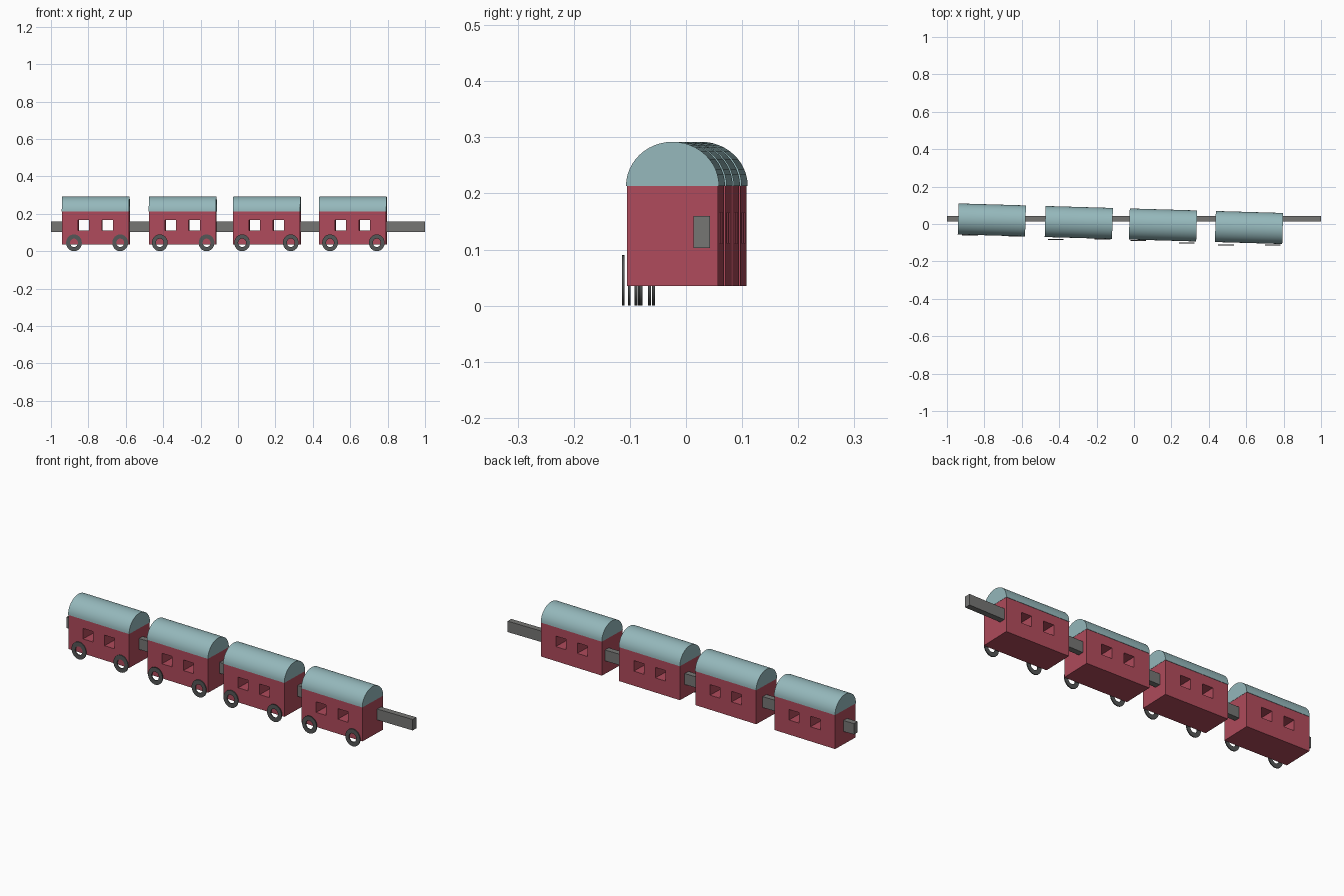
import bpy
from math import pi, sin, cos, atan, radians

if "Cube" in bpy.data.objects:
    bpy.data.objects.remove(bpy.data.objects["Cube"])


def material(name, rgb):
    m = bpy.data.materials.new(name)
    m.diffuse_color = (*rgb, 1)
    m.use_nodes = True
    m.node_tree.nodes["Principled BSDF"].inputs["Base Color"].default_value = m.diffuse_color
    return m


RED = material("red_paint", (0.43, 0.07, 0.105))
BLUE = material("pale_blue", (0.30, 0.48, 0.50))
GREY = material("bar_grey", (0.18, 0.18, 0.175))
DARK = material("wheel_grey", (0.09, 0.095, 0.095))


def plate(name, outlines, half_depth, loc, yaw, mat):
    """Upright plate from 2D outlines (inner outlines are holes)."""
    cu = bpy.data.curves.new(name, 'CURVE')
    cu.dimensions = '2D'
    cu.fill_mode = 'BOTH'
    cu.extrude = half_depth
    for pts in outlines:
        sp = cu.splines.new('POLY')
        sp.points.add(len(pts) - 1)
        for p, (x, y) in zip(sp.points, pts):
            p.co = (x, y, 0, 1)
        sp.use_cyclic_u = True
    ob = bpy.data.objects.new(name, cu)
    bpy.context.collection.objects.link(ob)
    ob.location = loc
    ob.rotation_euler = (pi / 2, 0, yaw)
    ob.data.materials.append(mat)
    bpy.ops.object.select_all(action='DESELECT')
    ob.select_set(True)
    bpy.context.view_layer.objects.active = ob
    bpy.ops.object.convert(target='MESH')
    bpy.ops.object.shade_smooth_by_angle(angle=radians(30))
    return bpy.context.object


def rect(x0, x1, z0, z1):
    return [(x0, z0), (x1, z0), (x1, z1), (x0, z1)]


def arc(rx, rz, n, turn=2 * pi, closed=False):
    count = n + 1 if closed else n
    return [(rx * cos(turn * i / n), rz * sin(turn * i / n)) for i in range(count)]


SLOPE = -0.0294          # the row of carriages is slightly skewed
YAW = atan(SLOPE)
HALF = 0.179
carriages = [-0.76, -0.295, 0.155, 0.615]
wheels = [[(-0.877, -0.058), (-0.63, -0.065)],
          [(-0.418, -0.083), (-0.168, -0.08)],
          [(0.022, -0.089), (0.282, -0.101)],
          [(0.492, -0.112), (0.742, -0.112)]]

for i, cx in enumerate(carriages, 1):
    cy = 0.0015 + SLOPE * (cx + 0.0725)
    # body with two windows running right through
    plate(f"carriage_body_{i}",
          [rect(-HALF, HALF, 0.035, 0.213),
           rect(-0.093, -0.034, 0.111, 0.166),
           rect(0.034, 0.093, 0.111, 0.166)],
          0.081, (cx, cy, 0), YAW, RED)
    # barrel roof
    plate(f"carriage_roof_{i}", [arc(0.083, 0.079, 24, pi, True)],
          HALF + 0.001, (cx, cy, 0.213), YAW + pi / 2, BLUE)
    # ring wheels on the front side
    for j, (wx, wy) in enumerate(wheels[i - 1], 1):
        plate(f"wheel_{i}_{j}",
              [arc(0.042, 0.045, 32), arc(0.021, 0.0225, 32)],
              0.0025, (wx, wy, 0.045), 0, DARK)

# straight coupling bar, visible between the carriages
ends = [-1.0]
for cx in carriages:
    ends += [cx - HALF + 0.01, cx + HALF - 0.01]
ends.append(1.0)
for k in range(0, len(ends), 2):
    plate(f"coupling_bar_{k // 2 + 1}",
          [rect(ends[k], ends[k + 1], 0.103, 0.16)],
          0.015, (0, 0.028, 0), 0, GREY)
